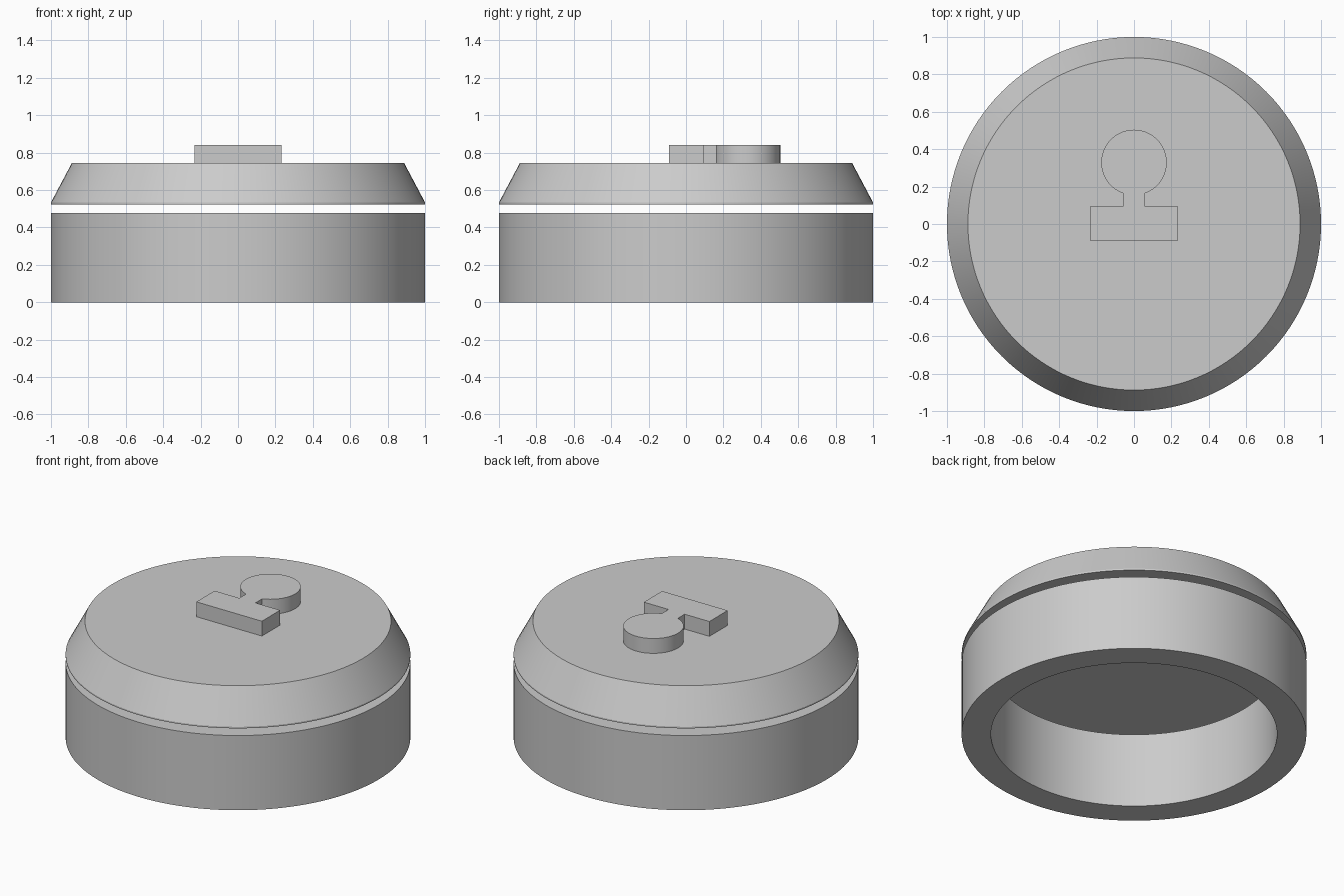
import bpy
import bmesh
import math

if "Cube" in bpy.data.objects:
    bpy.data.objects.remove(bpy.data.objects["Cube"])

SEGMENTS = 128

grey = bpy.data.materials.new("plain grey")
grey.use_nodes = True
grey.diffuse_color = (0.6, 0.6, 0.6, 1)
grey.node_tree.nodes["Principled BSDF"].inputs["Base Color"].default_value = grey.diffuse_color


def finish(name, bm):
    """Turn a bmesh into a smooth-shaded object with sharp edges kept."""
    bmesh.ops.recalc_face_normals(bm, faces=bm.faces[:])
    mesh = bpy.data.meshes.new(name)
    bm.to_mesh(mesh)
    bm.free()
    mesh.materials.append(grey)
    obj = bpy.data.objects.new(name, mesh)
    bpy.context.collection.objects.link(obj)
    bpy.ops.object.select_all(action="DESELECT")
    obj.select_set(True)
    bpy.context.view_layer.objects.active = obj
    bpy.ops.object.shade_smooth_by_angle(angle=math.radians(25))
    return obj


def circle_loop(bm, radius, z):
    step = math.tau / SEGMENTS
    return [bm.verts.new((radius * math.cos(i * step), radius * math.sin(i * step), z))
            for i in range(SEGMENTS)]


def turned(name, profile, closed):
    """Revolve (radius, z) points; join the ends or cap them with flat discs."""
    bm = bmesh.new()
    loops = [circle_loop(bm, r, z) for r, z in profile]
    pairs = list(zip(loops, loops[1:]))
    if closed:
        pairs.append((loops[-1], loops[0]))
    else:
        bm.faces.new(loops[0])
        bm.faces.new(loops[-1])
    for a, b in pairs:
        for i in range(SEGMENTS):
            j = (i + 1) % SEGMENTS
            bm.faces.new((a[i], a[j], b[j], b[i]))
    return finish(name, bm)


# Open ring that forms the lower body
turned("base_ring", [(0.83, 0), (1, 0), (1, 0.478), (0.83, 0.478)], True)

# Solid bevelled lid, held above the ring by a thin gap
turned("bevelled_lid", [(1, 0.524), (1, 0.534), (0.888, 0.745)], False)


# Raised emblem: a bar, a short neck and a round head in one outline
def emblem(bottom, top):
    neck, radius, centre = 0.057, 0.175, 0.329
    half = math.asin(neck / radius)
    start, sweep, steps = -math.pi / 2 + half, math.tau - 2 * half, 64
    outline = [(-neck, 0.095), (-0.232, 0.095), (-0.232, -0.09),
               (0.232, -0.09), (0.232, 0.095), (neck, 0.095)]
    for i in range(steps + 1):
        a = start + sweep * i / steps
        outline.append((radius * math.cos(a), centre + radius * math.sin(a)))
    bm = bmesh.new()
    face = bm.faces.new([bm.verts.new((x, y, bottom)) for x, y in outline])
    result = bmesh.ops.extrude_face_region(bm, geom=[face], use_keep_orig=True)
    raised = [v for v in result["geom"] if isinstance(v, bmesh.types.BMVert)]
    bmesh.ops.translate(bm, verts=raised, vec=(0, 0, top - bottom))
    return finish("raised_emblem", bm)


emblem(0.745, 0.84)
